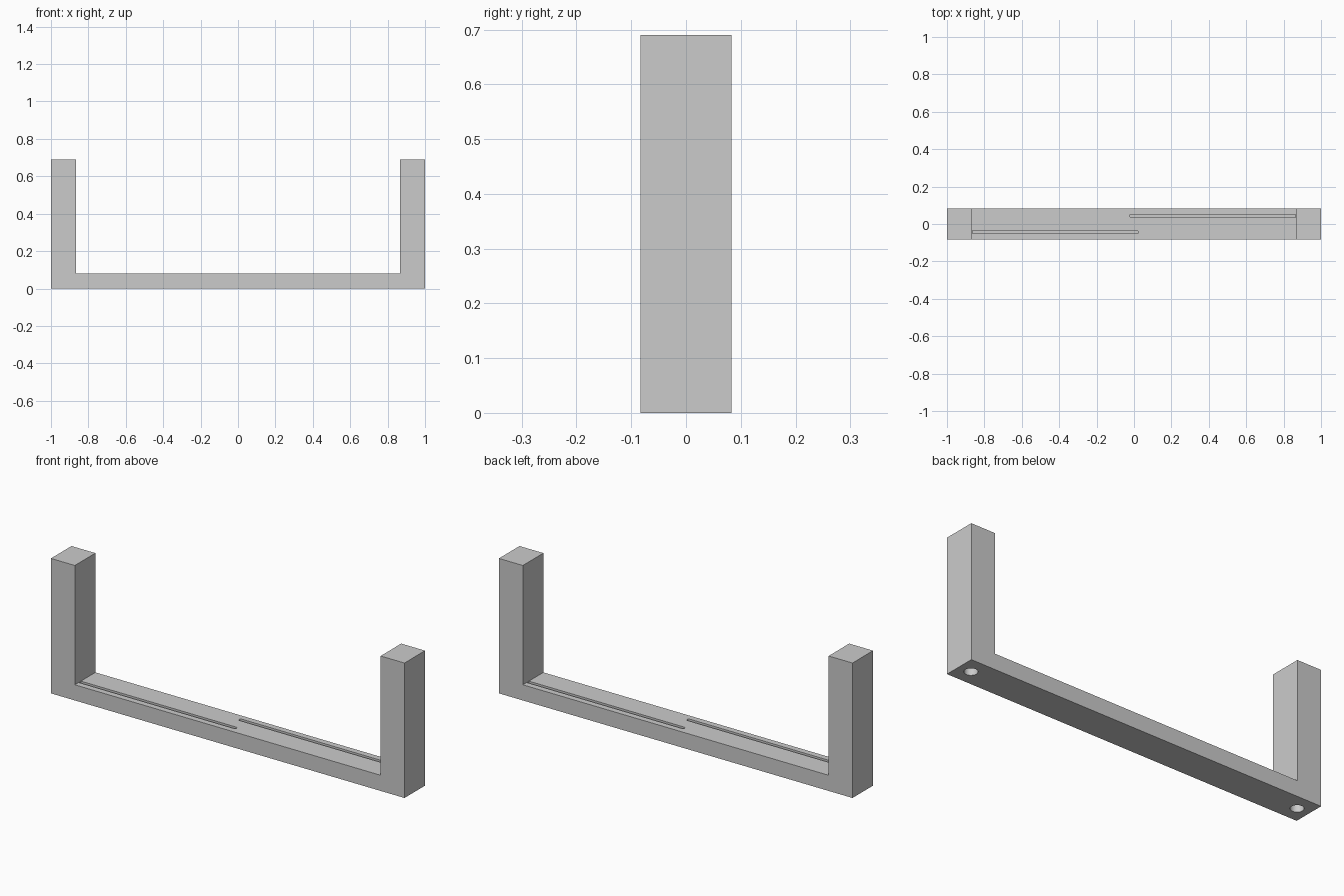
import bpy
import bmesh
from math import cos, sin, pi

cube = bpy.data.objects.get("Cube")
if cube:
    bpy.data.objects.remove(cube, do_unlink=True)

DEPTH, HEIGHT, BASE = 0.166, 0.69, 0.08
INNER = 0.865                      # inner face of each upright
SLOT_R, SLOT_Y, SLOT_DEPTH = 0.009, 0.043, 0.02
HOLE_R, HOLE_DEPTH = 0.031, 0.25

grey = bpy.data.materials.new("plain grey")
grey.use_nodes = True
colour = (0.6, 0.6, 0.6, 1)
grey.diffuse_color = colour
grey.node_tree.nodes["Principled BSDF"].inputs["Base Color"].default_value = colour


def prism(name, points, offset):
    """Extrude a closed outline of 3D points along an offset."""
    bm = bmesh.new()
    face = bm.faces.new([bm.verts.new(p) for p in points])
    top = bmesh.ops.extrude_face_region(bm, geom=[face])["geom"]
    bmesh.ops.translate(bm, vec=offset,
                        verts=[v for v in top if isinstance(v, bmesh.types.BMVert)])
    bmesh.ops.recalc_face_normals(bm, faces=bm.faces)
    mesh = bpy.data.meshes.new(name)
    bm.to_mesh(mesh)
    bm.free()
    mesh.materials.append(grey)
    obj = bpy.data.objects.new(name, mesh)
    bpy.context.collection.objects.link(obj)
    return obj


def arc(cx, cy, r, start, end, n):
    angles = [start + (end - start) * i / n for i in range(n + 1)]
    return [(cx + r * cos(a), cy + r * sin(a)) for a in angles]


# U-shaped frame
half = [(1, 0), (1, HEIGHT), (INNER, HEIGHT), (INNER, BASE)]
outline = half + [(-x, z) for x, z in reversed(half)]
frame = prism("frame", [(x, -DEPTH / 2, z) for x, z in outline], (0, DEPTH, 0))

# Cutters: a long slot and a blind screw hole for each side
cutters = []
for side, label in ((1, "left"), (-1, "right")):
    end = INNER - 0.001
    slot = [(end, SLOT_Y - SLOT_R), (end, SLOT_Y + SLOT_R)]
    slot += arc(-0.014, SLOT_Y, SLOT_R, pi / 2, 3 * pi / 2, 12)
    cutters.append(prism(label + "_slot_cutter",
                         [(side * x, side * y, BASE - SLOT_DEPTH) for x, y in slot],
                         (0, 0, SLOT_DEPTH + 0.02)))
    ring = arc(side * (1 + INNER) / 2, 0, HOLE_R, 0, 2 * pi, 32)[:-1]
    cutters.append(prism(label + "_hole_cutter",
                         [(x, y, -0.02) for x, y in ring],
                         (0, 0, HOLE_DEPTH + 0.02)))

bpy.context.view_layer.objects.active = frame
for cutter in cutters:
    cut = frame.modifiers.new(cutter.name, "BOOLEAN")
    cut.operation = "DIFFERENCE"
    cut.solver = "EXACT"
    cut.object = cutter
    bpy.ops.object.modifier_apply(modifier=cut.name)
    bpy.data.objects.remove(cutter, do_unlink=True)

# Smooth the round walls, keep the edges sharp
bpy.ops.object.select_all(action="DESELECT")
frame.select_set(True)
bpy.ops.object.shade_smooth_by_angle(angle=pi / 6)
